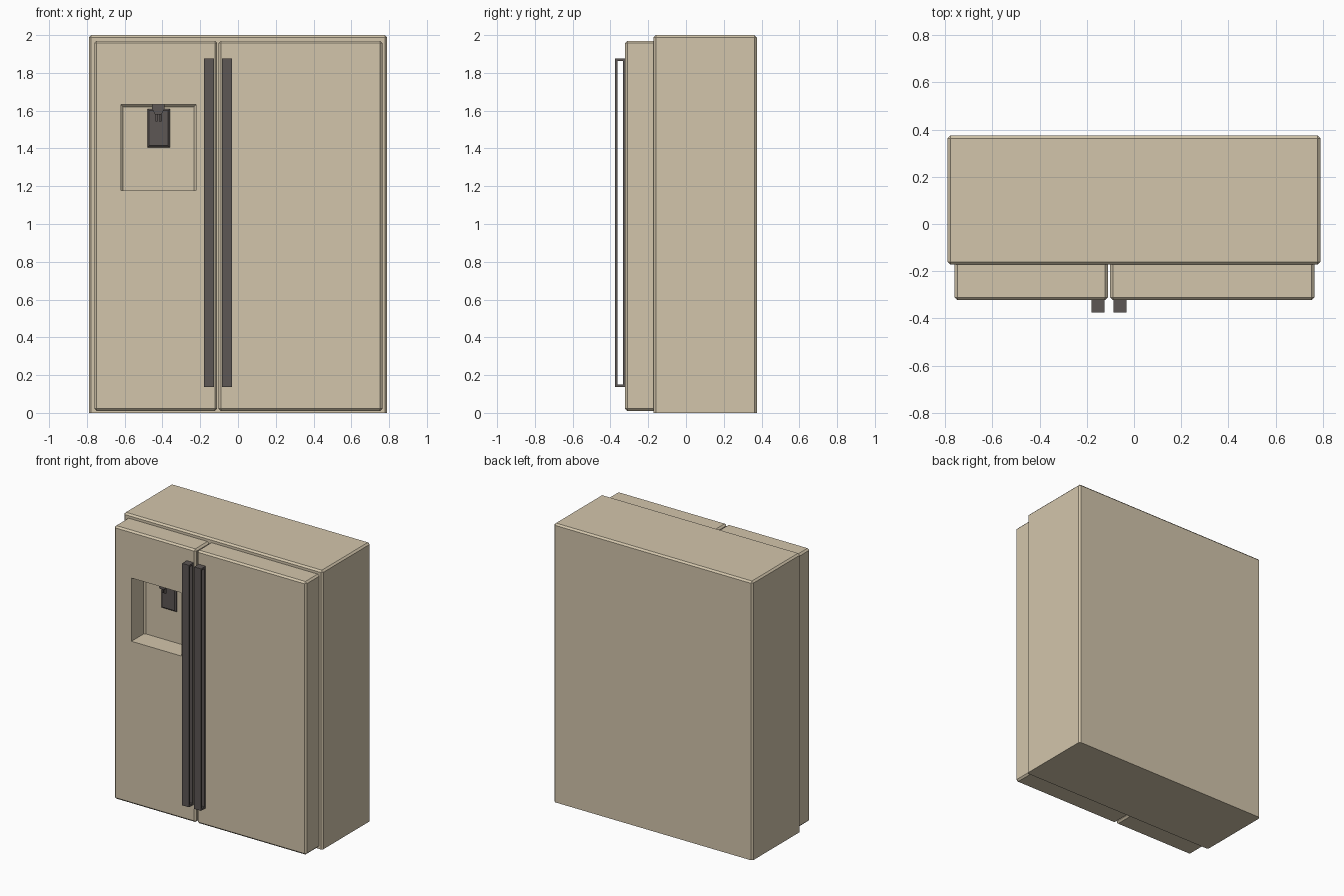
import bpy, bmesh
from mathutils import Vector, Matrix

if "Cube" in bpy.data.objects:
    bpy.data.objects.remove(bpy.data.objects["Cube"])


def material(name, rgb):
    m = bpy.data.materials.new(name)
    m.diffuse_color = (*rgb, 1)
    m.use_nodes = True
    m.node_tree.nodes["Principled BSDF"].inputs["Base Color"].default_value = m.diffuse_color
    return m


ENAMEL = material("beige_enamel", (0.65, 0.56, 0.41))
DARK = material("dark_trim", (0.11, 0.095, 0.09))


def finish(bm, name, mat):
    bmesh.ops.recalc_face_normals(bm, faces=bm.faces)
    me = bpy.data.meshes.new(name)
    bm.to_mesh(me)
    bm.free()
    me.materials.append(mat)
    ob = bpy.data.objects.new(name, me)
    bpy.context.collection.objects.link(ob)
    return ob


def box(name, lo, hi, mat, bevel=0, pick=lambda a, b: True):
    """Box between two corners; edges chosen by pick(a, b) are chamfered.
    a and b are end points in unit-cube coordinates (0 or 1)."""
    lo, hi = Vector(lo), Vector(hi)
    size = hi - lo
    bm = bmesh.new()
    bmesh.ops.create_cube(bm, size=1, matrix=Matrix.Translation((0.5, 0.5, 0.5)))
    edges = [e for e in bm.edges if pick(e.verts[0].co, e.verts[1].co)]
    for v in bm.verts:
        v.co = Vector(lo[i] + v.co[i] * size[i] for i in range(3))
    if bevel:
        bmesh.ops.bevel(bm, geom=edges, offset=bevel, segments=1,
                        profile=0.5, affect='EDGES')
    return finish(bm, name, mat)


def both(a, b, axis, value):
    return abs(a[axis] - value) < 0.1 and abs(b[axis] - value) < 0.1


def extrude_profile(name, points, axis_vec, mat):
    bm = bmesh.new()
    face = bm.faces.new([bm.verts.new(p) for p in points])
    ext = bmesh.ops.extrude_face_region(bm, geom=[face])
    bmesh.ops.translate(bm, vec=axis_vec, verts=[
        g for g in ext["geom"] if isinstance(g, bmesh.types.BMVert)])
    return finish(bm, name, mat)


# Cabinet, chamfered everywhere but underneath
box("cabinet", (-0.79, -0.172, 0), (0.79, 0.375, 2), ENAMEL, 0.012,
    lambda a, b: not both(a, b, 2, 0))

# Doors, chamfered everywhere but along the back
not_back = lambda a, b: not both(a, b, 1, 1)
freezer_door = box("freezer_door", (-0.76, -0.323, 0.01), (-0.11, -0.17, 1.97),
                   ENAMEL, 0.012, not_back)
box("fridge_door", (-0.102, -0.323, 0.01), (0.765, -0.17, 1.97),
    ENAMEL, 0.012, not_back)

# Dispenser recess cut into the freezer door
cutter = box("recess_cutter", (-0.62, -0.42, 1.178), (-0.222, -0.176, 1.632),
             ENAMEL, 0.012,
             lambda a, b: both(a, b, 1, 1) and not both(a, b, 2, 0))
cutter.hide_render = True
cut = freezer_door.modifiers.new("recess", 'BOOLEAN')
cut.operation = 'DIFFERENCE'
cut.solver = 'EXACT'
cut.object = cutter
bpy.context.view_layer.objects.active = freezer_door
bpy.ops.object.modifier_apply(modifier="recess")
bpy.data.objects.remove(cutter)

# Dispenser paddle on the recess back
box("dispenser_paddle", (-0.48, -0.192, 1.405), (-0.36, -0.174, 1.61),
    DARK, 0.01, lambda a, b: both(a, b, 1, 0))

# Dispenser nozzle: tapered block with two spouts
NX = -0.422
extrude_profile("dispenser_nozzle", [
    (NX - 0.033, -0.26, 1.634), (NX + 0.033, -0.26, 1.634),
    (NX + 0.033, -0.26, 1.61), (NX + 0.017, -0.26, 1.58),
    (NX - 0.017, -0.26, 1.58), (NX - 0.033, -0.26, 1.61)],
    (0, 0.05, 0), DARK)
for side, dx in (("left", -0.01), ("right", 0.01)):
    bm = bmesh.new()
    bmesh.ops.create_cone(bm, cap_ends=True, segments=12, radius1=0.006,
                          radius2=0.006, depth=0.04,
                          matrix=Matrix.Translation((NX + dx, -0.235, 1.563)))
    finish(bm, side + "_spout", DARK)


# Door handles: long flat rectangular loops standing off the doors
def handle(name, x0, x1):
    y0, y1, z0, z1, t = -0.375, -0.321, 0.138, 1.875, 0.013
    bm = bmesh.new()
    outer = [(y0, z0), (y1, z0), (y1, z1), (y0, z1)]
    inner = [(y0 + t, z0 + t), (y1 - t, z0 + t), (y1 - t, z1 - t), (y0 + t, z1 - t)]
    rings = [[bm.verts.new((x, y, z)) for y, z in loop]
             for x, loop in ((x0, outer), (x1, outer), (x1, inner), (x0, inner))]
    for r in range(4):
        a, b = rings[r], rings[(r + 1) % 4]
        for i in range(4):
            j = (i + 1) % 4
            bm.faces.new((a[i], a[j], b[j], b[i]))
    finish(bm, name, DARK)


handle("freezer_handle", -0.181, -0.126)
handle("fridge_handle", -0.086, -0.031)
